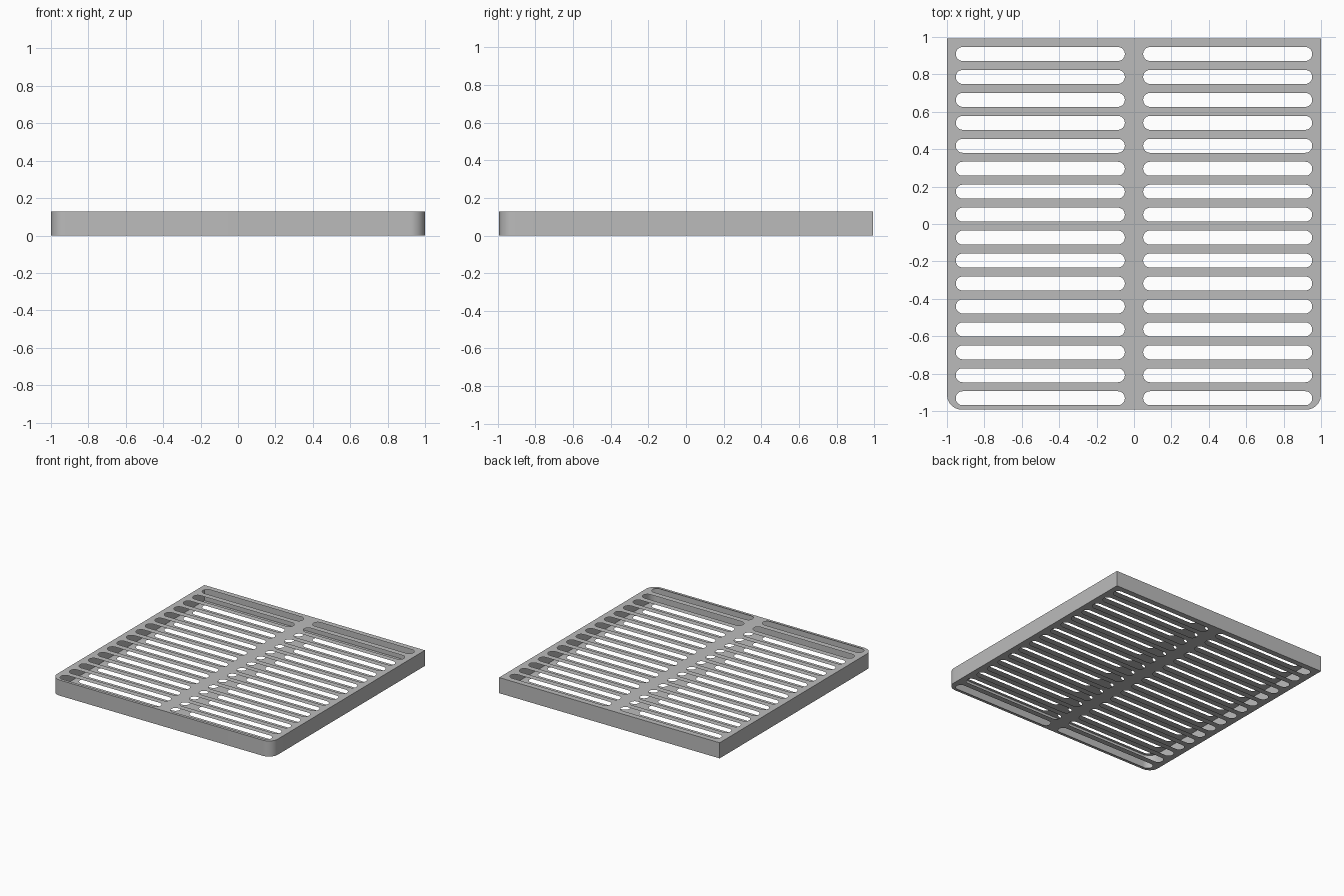
import bpy, bmesh, math

if "Cube" in bpy.data.objects:
    bpy.data.objects.remove(bpy.data.objects["Cube"])

H = 0.128                       # height of the hollow tray
YB = 0.9925                     # half depth
R = 0.08                        # front corner radius
SLOTS, FIRST, PITCH = 16, 0.909, 0.1227
SR = 0.0375                     # slot end radius
X0, X1 = 0.049, 0.953           # slot ends in one column
levels = [FIRST - PITCH * i for i in range(SLOTS)]

# Right outline from back to front, with a point at each slot centre line
cy = -YB + R
a0 = math.asin((cy - levels[-1]) / R)
angles = [0] + [a0 + (math.pi / 2 - a0) * i / 10 for i in range(11)]
outline = [(1, YB)] + [(1, y) for y in levels[:-1]]
outline += [(1 - R + R * math.cos(a), cy - R * math.sin(a)) for a in angles]
cuts = list(range(SLOTS)) + [SLOTS + 1, len(outline) - 1]


def mirrored(points):
    return [(-x, y) for x, y in points]


def half_slots(y, sign, n=8):
    """Upper or lower edge of both slots in a row, left to right."""
    quarter = [math.pi / 2 * i / n for i in range(n + 1)]
    right = [(X0 + SR - SR * math.cos(a), y + sign * SR * math.sin(a)) for a in quarter]
    right += [(X1 - SR + SR * math.cos(a), y + sign * SR * math.sin(a)) for a in reversed(quarter)]
    return mirrored(right)[::-1] + right


bm = bmesh.new()


def face(points):
    bm.faces.new([bm.verts.new(p) for p in points])


# Slotted top and bottom sheets, one bar between each pair of slot rows
for k in range(SLOTS + 1):
    side = outline[cuts[k]:cuts[k + 1] + 1]
    bar = side[::-1]
    if k > 0:
        bar += half_slots(levels[k - 1], -1)[::-1]
    bar += mirrored(side)
    if k < SLOTS:
        bar += half_slots(levels[k], 1)
    face([(x, y, H) for x, y in bar])
    face([(x, y, 0) for x, y in reversed(bar)])

# Outer walls
loop = outline + mirrored(outline)[::-1]
for a, b in zip(loop, loop[1:] + loop[:1]):
    face([(*b, 0), (*a, 0), (*a, H), (*b, H)])

bmesh.ops.remove_doubles(bm, verts=bm.verts[:], dist=1e-5)
mesh = bpy.data.meshes.new("slotted_tray")
bm.to_mesh(mesh)
bm.free()

grey = bpy.data.materials.new("light grey")
grey.diffuse_color = (0.5, 0.5, 0.5, 1)
grey.use_nodes = True
grey.node_tree.nodes["Principled BSDF"].inputs["Base Color"].default_value = grey.diffuse_color
mesh.materials.append(grey)

tray = bpy.data.objects.new("slotted_tray", mesh)
bpy.context.collection.objects.link(tray)
bpy.context.view_layer.objects.active = tray
tray.select_set(True)
bpy.ops.object.shade_smooth_by_angle(angle=math.radians(30))
